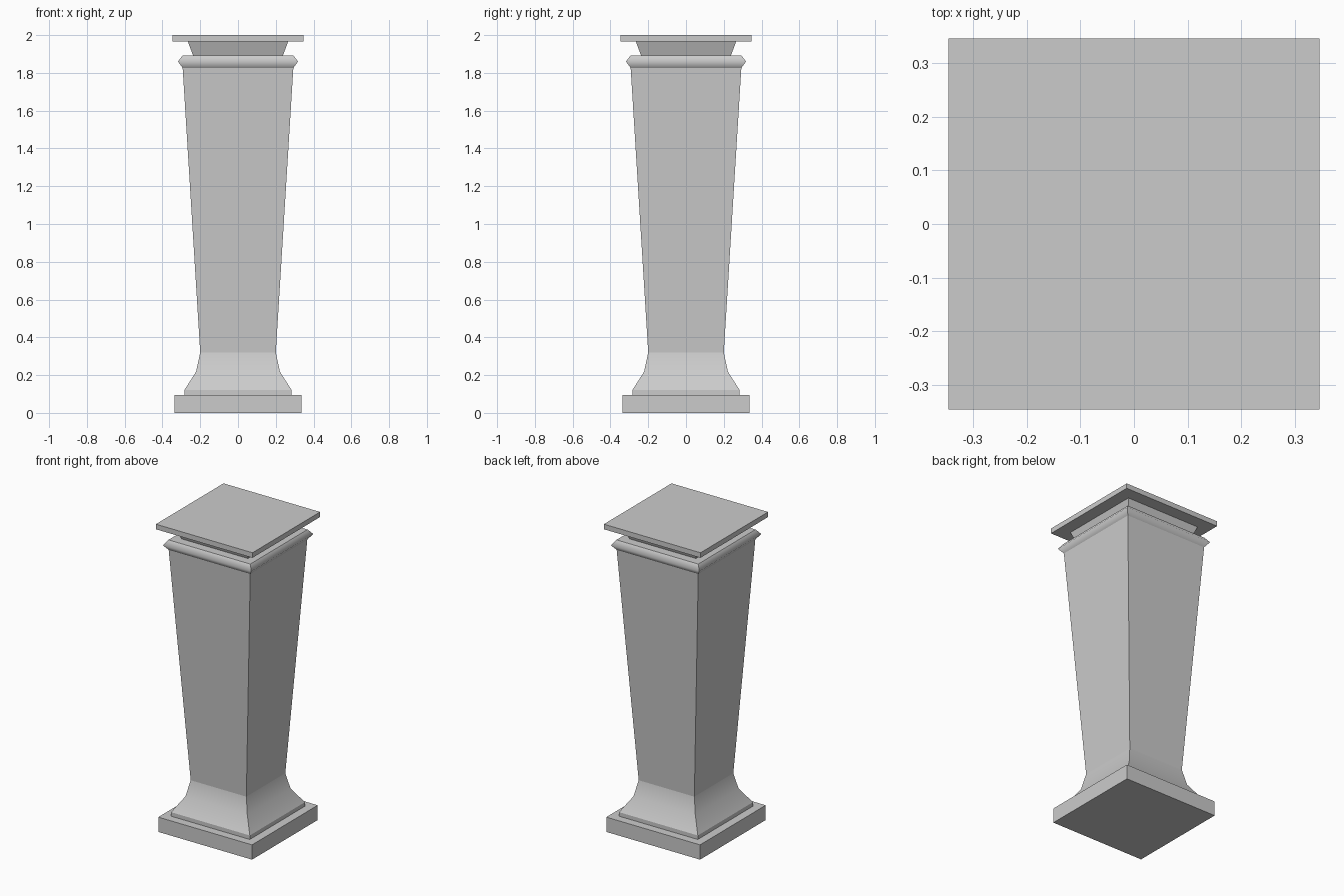
import bpy, bmesh

if "Cube" in bpy.data.objects:
    bpy.data.objects.remove(bpy.data.objects["Cube"])


def square_loft(name, profile, soft=()):
    """Stack square rings (half width, height); rings listed in soft shade smoothly."""
    bm = bmesh.new()
    rings = [[bm.verts.new((sx * r, sy * r, z))
              for sx, sy in ((-1, -1), (1, -1), (1, 1), (-1, 1))]
             for r, z in profile]
    bm.faces.new(rings[0][::-1])
    bm.faces.new(rings[-1])
    for lower, upper in zip(rings, rings[1:]):
        for i in range(4):
            j = (i + 1) % 4
            bm.faces.new((lower[i], lower[j], upper[j], upper[i]))
    for face in bm.faces:
        face.smooth = bool(soft)
    # Corners stay crisp, only the chosen horizontal rings are soft
    soft_verts = [set(rings[k]) for k in soft]
    for edge in bm.edges:
        edge.smooth = any(set(edge.verts) <= s for s in soft_verts)
    mesh = bpy.data.meshes.new(name)
    bm.to_mesh(mesh)
    bm.free()
    obj = bpy.data.objects.new(name, mesh)
    bpy.context.collection.objects.link(obj)
    return obj


# Square foot slab
square_loft("plinth", [(0.337, 0), (0.337, 0.096)])
# Flared foot with a short upright lip
square_loft("flared_base", [(0.283, 0.096), (0.283, 0.122), (0.222, 0.218), (0.2, 0.32)], soft=(2,))
# Shaft widening upwards
square_loft("shaft", [(0.2, 0.32), (0.293, 1.827)])
# Pointed moulding around the shaft top
square_loft("collar", [(0.293, 1.827), (0.318, 1.86), (0.294, 1.892)], soft=(1,))
# Neck flaring towards the cap
square_loft("neck", [(0.238, 1.892), (0.266, 1.967)])
# Top slab
square_loft("cap", [(0.347, 1.967), (0.347, 2.0)])
